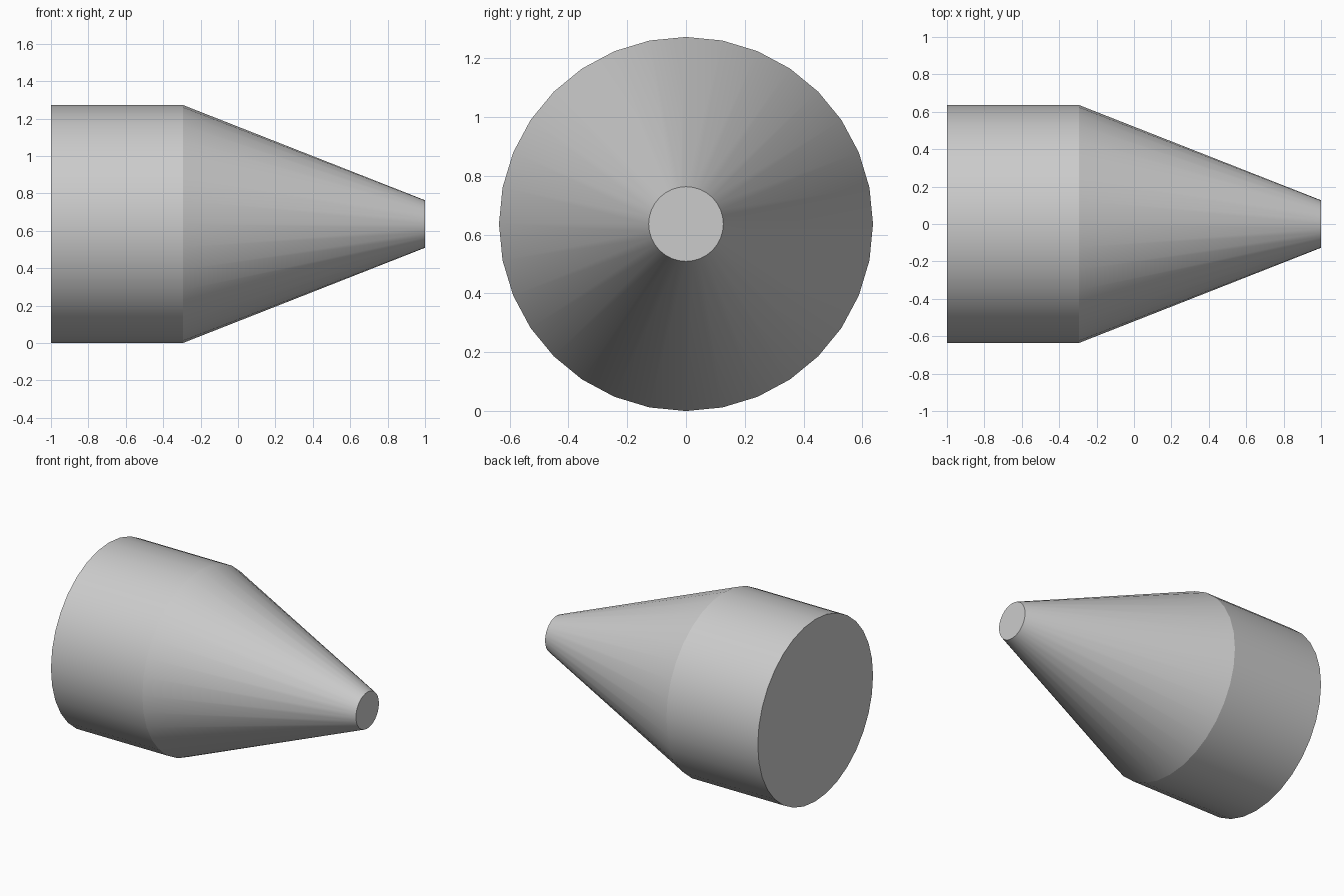
import bpy, bmesh
from math import cos, sin, tau, radians

if "Cube" in bpy.data.objects:
    bpy.data.objects.remove(bpy.data.objects["Cube"])

SIDES = 32
R = 0.636
# (x, radius) profile along the long axis: cylinder rear, tapered nose
PROFILE = [(-1.0, R), (-0.294, R), (1.0, 0.127)]

# Rings around the x axis, bridged and capped
bm = bmesh.new()
rings = [[bm.verts.new((x, r * cos(tau * i / SIDES), R + r * sin(tau * i / SIDES)))
          for i in range(SIDES)] for x, r in PROFILE]
for a, b in zip(rings, rings[1:]):
    for i in range(SIDES):
        j = (i + 1) % SIDES
        bm.faces.new((a[i], a[j], b[j], b[i]))
bm.faces.new(rings[0])
bm.faces.new(rings[-1])
bmesh.ops.recalc_face_normals(bm, faces=bm.faces)

mesh = bpy.data.meshes.new("tapered_nose_body")
bm.to_mesh(mesh)
bm.free()
body = bpy.data.objects.new("tapered_nose_body", mesh)
bpy.context.collection.objects.link(body)

# Smooth around the sides, crisp at the shoulder and caps
bpy.context.view_layer.objects.active = body
body.select_set(True)
bpy.ops.object.shade_smooth_by_angle(angle=radians(15))
